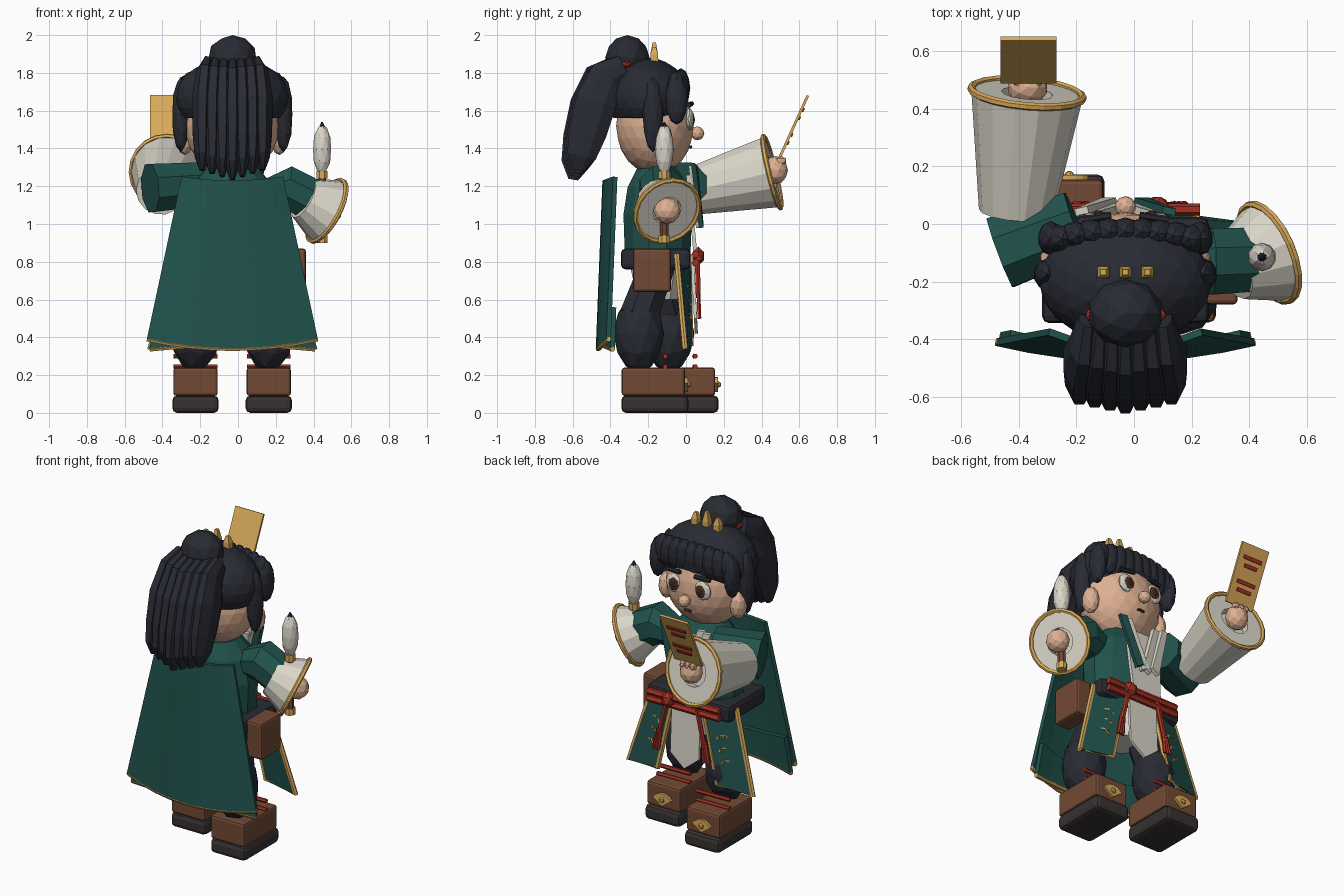
import bpy, bmesh, math
from mathutils import Vector, Euler, Matrix

if "Cube" in bpy.data.objects:
    bpy.data.objects.remove(bpy.data.objects["Cube"])

def material(name, r, g, b):
    m = bpy.data.materials.new(name)
    m.use_nodes = True
    m.diffuse_color = (r, g, b, 1)
    m.node_tree.nodes["Principled BSDF"].inputs["Base Color"].default_value = (r, g, b, 1)
    return m

GREEN = material("green cloth", .015, .085, .073)
BLACK = material("ink black", .022, .024, .034)
SKIN = material("skin", .74, .44, .29)
CREAM = material("cream cloth", .7, .67, .58)
GOLD = material("gold", .69, .4, .1)
BROWN = material("brown leather", .17, .068, .035)
RED = material("red cord", .37, .03, .017)
SOLE = material("dark sole", .04, .032, .031)
IRIS = material("iris brown", .09, .03, .014)
CX = -.03

def finish(name, bm, mat):
    bmesh.ops.recalc_face_normals(bm, faces=bm.faces)
    me = bpy.data.meshes.new(name)
    bm.to_mesh(me)
    bm.free()
    me.materials.append(mat)
    ob = bpy.data.objects.new(name, me)
    bpy.context.collection.objects.link(ob)
    return ob

def ball(name, loc, radii, mat, rot=(0, 0, 0), cut=None, sub=2):
    bm = bmesh.new()
    bmesh.ops.create_icosphere(bm, subdivisions=sub, radius=1)
    bm.transform(Matrix.LocRotScale(Vector(loc), Euler(rot), Vector(radii)))
    if cut:  # slice off everything below a height
        r = bmesh.ops.bisect_plane(bm, geom=bm.verts[:] + bm.edges[:] + bm.faces[:],
                                   plane_co=(0, 0, cut), plane_no=(0, 0, 1), clear_inner=True)
        bmesh.ops.edgeloop_fill(bm, edges=[e for e in r["geom_cut"] if isinstance(e, bmesh.types.BMEdge)])
    return finish(name, bm, mat)

def box(name, loc, size, mat, bevel=.015):
    bm = bmesh.new()
    bmesh.ops.create_cube(bm, size=1)
    bm.transform(Matrix.LocRotScale(Vector(loc), None, Vector(size)))
    bmesh.ops.bevel(bm, geom=bm.edges[:], offset=bevel, segments=2, profile=.5, affect='EDGES')
    return finish(name, bm, mat)

def tube(name, pts, radii, mat, n=8, aspect=1, ref=None, closed=False, hole=None):
    """Rings of n points lofted along a path; hole=(inset, depth) hollows the far end."""
    pts = [Vector(p) for p in pts]
    if not isinstance(radii, (list, tuple)):
        radii = [radii] * len(pts)
    bm, rings, k = bmesh.new(), [], len(pts)
    for i, p in enumerate(pts):
        a, b = (pts[i - 1], pts[(i + 1) % k]) if closed else (pts[max(i - 1, 0)], pts[min(i + 1, k - 1)])
        t = (b - a).normalized()
        r = ref or (Vector((1, 0, 0)) if abs(t.x) < .8 else Vector((0, 1, 0)))
        u = t.cross(r).normalized()
        v = t.cross(u)
        rings.append([bm.verts.new(p + radii[i] * (aspect * u * math.cos(q) + v * math.sin(q)))
                      for q in (math.tau * (j + .5) / n for j in range(n))])
    for i in range(k if closed else k - 1):
        a, b = rings[i], rings[(i + 1) % k]
        for j in range(n):
            bm.faces.new((a[j], a[(j + 1) % n], b[(j + 1) % n], b[j]))
    if not closed:
        bm.faces.new(rings[0])
        cap = bm.faces.new(rings[-1])
        if hole:
            bm.normal_update()
            bmesh.ops.inset_region(bm, faces=[cap], thickness=hole[0], depth=0)
            d = (pts[0] - pts[-1]).normalized() * hole[1]
            inner = bmesh.ops.extrude_face_region(bm, geom=[cap])["geom"]
            bmesh.ops.translate(bm, vec=d, verts=[e for e in inner if isinstance(e, bmesh.types.BMVert)])
            if cap.is_valid:
                bm.faces.remove(cap)
    return finish(name, bm, mat)

def ring(name, center, axis, radius, thick, mat):
    axis = Vector(axis).normalized()
    q = axis.to_track_quat('Z', 'Y')
    pts = [Vector(center) + q @ Vector((radius * math.cos(a), radius * math.sin(a), 0))
           for a in (math.tau * i / 20 for i in range(20))]
    return tube(name, pts, thick, mat, 6, ref=axis, closed=True)

def slab(name, pts, thick, mat):
    """Flat outline thickened equally to both sides."""
    pts = [Vector(p) for p in pts]
    n = (pts[1] - pts[0]).cross(pts[-1] - pts[0]).normalized() * thick / 2
    bm = bmesh.new()
    a, b = ([bm.verts.new(p + s * n) for p in pts] for s in (-1, 1))
    bm.faces.new(a)
    bm.faces.new(b)
    for i in range(len(pts)):
        bm.faces.new((a[i - 1], a[i], b[i], b[i - 1]))
    return finish(name, bm, mat)

def sheet(name, point, rows, mat):
    """Curved cloth from point(u, v), u in -1..1 and v in 0..1, with a gold hem."""
    bm = bmesh.new()
    grid = [[bm.verts.new(point(i / 4 - 1, v / rows)) for i in range(9)] for v in range(rows + 1)]
    for a, b in zip(grid, grid[1:]):
        for i in range(8):
            bm.faces.new((a[i], a[i + 1], b[i + 1], b[i]))
    mod = finish(name, bm, mat).modifiers.new("thickness", "SOLIDIFY")
    mod.thickness, mod.offset = .025, 0
    tube(name + "_hem", [point(i / 4 - 1, 1) for i in range(9)], .014, GOLD, 6)

# Legs and boots, one foot ahead of the other
for side, x, y in (("left", .163, -.165), ("right", -.225, -.005)):
    box(side + "_sole", (x, y, .046), (.245, .355, .092), SOLE, .025)
    box(side + "_boot", (x, y - .008, .165), (.235, .335, .15), BROWN)
    ball(side + "_trouser", (x, y - .085, .42), (.13, .135, .205), BLACK)
    tube(side + "_thigh", [(x, y - .09, .5), (x * .6 + CX * .4, -.15, .78)], [.11, .1], BLACK)
    for z in (.245, .3):
        tube(side + "_lace", [(x - .115, y + .05, z), (x + .115, y + .055, z)], .013, RED, 6)
    fan = [(x, y + .16, .11)] + [(x + .08 * math.cos(a), y + .16, .11 + .08 * math.sin(a))
                                 for a in (math.pi * (.2 + i / 10) for i in range(7))]
    slab(side + "_toe_fan", fan, .03, GOLD)
    ball(side + "_toe_stud", (x, y + .172, .15), (.02, .02, .02), GOLD, sub=1)

# Body, belt and pouch
tube("hips", [(CX, -.15, .6), (CX, -.15, .8)], [.11, .16], CREAM, 10)
tube("torso", [(CX, -.15, .84), (CX, -.15, 1.05), (CX, -.15, 1.2), (CX, -.16, 1.3)],
     [.24, .25, .22, .14], GREEN, 12, .75)
tube("neck", [(CX, -.16, 1.26), (CX, -.16, 1.36)], .09, SKIN)
box("belt", (CX, -.16, .815), (.58, .37, .11), BLACK, .025)
box("pouch", (.305, -.18, .755), (.11, .2, .23), BROWN)
slab("shirt_front", [(CX - .15, .01, 1.26), (CX + .1, .01, 1.26), (CX + .08, .05, .84), (CX - .12, .05, .84)], .02, CREAM)
slab("front_tongue", [(CX - .1, .035, .8), (CX + .1, .035, .8), (CX + .1, .05, .5), (CX, .055, .42), (CX - .1, .05, .5)], .016, CREAM)
for s, outer in (-1, CREAM), (1, GREEN):
    for name, off, mat in (("inner_lapel", 0, CREAM), ("outer_lapel", .05, outer)):
        y = .035 + .3 * off
        slab(name, [(CX + s * (.08 + off), y, 1.31), (CX + s * (.125 + off), y - .01, 1.31),
                    (CX + s * (.03 + off), y + .03, .98), (CX - s * (.02 - off), y + .03, 1.01)], .025, mat)

# Red sash with knot and tassels
for z in (.795, .84):
    tube("sash_cord", [(CX - .24, .05, z), (CX + .26, .05, z)], .021, RED, 6)
ball("sash_knot", (.08, .065, .83), (.045, .035, .05), RED, sub=1)
for x, slant in (.09, .05), (-.12, -.05):
    end = x + slant
    tube("tassel_cord", [(x, .06, .82), (end, .065, .61)], .015, RED, 6)
    for d in (-.018, 0, .018):
        tube("tassel_strand", [(end + d * .5, .065, .63), (end + d + slant * .4, .07, .5)], .011, RED, 5)

# Coat flaps with gold edging and small arcs
for s in (-1, 1):
    p = [Vector((CX + s * a, b, c)) for a, b, c in
         ((.1, .015, .84), (.29, -.05, .84), (.435, -.005, .34), (.21, .025, .36))]
    slab("coat_flap", p, .02, GREEN)
    tube("flap_trim", p[1:] + p[:1], .016, GOLD, 6)
    for h in (.4, .55, .7):
        c = p[0].lerp(p[3], h).lerp(p[1].lerp(p[2], h), .45)
        w = (p[1] - p[0]).normalized() * .035
        tube("flap_arc", [c + w * math.cos(a) + Vector((0, .012, .03 * math.sin(a)))
                          for a in (math.pi * i / 5 for i in range(6))], .007, GOLD, 4)

# Cape, a curved flaring sheet over a lining that dips at the corners
def cape_point(u, v):
    return Vector((CX + u * (.265 + .185 * v), -.375 - .035 * v - .055 * (1 - u * u),
                   1.25 - v * (.91 - .05 * u * u) - .02 * (1 - u * u) * (1 - v)))
def lining_point(u, v):
    return cape_point(u * .97, .8 + .2 * v) + Vector((0, .025, (.02 - .07 * u * u) * v))
sheet("cape", cape_point, 4, GREEN)
sheet("cape_lining", lining_point, 1, GREEN)

# Right arm reaching forward with a paper card
tube("right_upper_sleeve", [(-.2, .0, 1.21), (-.465, -.1, 1.19)], [.125, .138], GREEN, 8)
cuff = Vector((-.372, .455, 1.275))
axis = cuff - Vector((-.41, .04, 1.175))
tube("right_cuff", [cuff - axis, cuff], [.13, .195], CREAM, 14, hole=(.105, .05))
ring("right_cuff_trim", cuff, axis, .195, .014, GOLD)
ball("right_fist", (-.37, .475, 1.285), (.07, .065, .075), SKIN)
for d in (-.035, 0, .035):
    ball("right_finger", (-.37 + d, .505, 1.335), (.022, .03, .025), SKIN, sub=1)
low, up = Vector((-.367, .495, 1.35)), Vector((-.367, .645, 1.68))
across = Vector((.098, 0, 0))
slab("paper_card", [low - across, low + across, up + across, up - across], .014, GOLD)
out = Vector((0, .91, -.41)) * .01
for h, w in ((.25, .05), (.38, .065), (.65, .045), (.78, .065)):  # plain painted bars
    c, k = low.lerp(up, h) + out, (up - low) * .03
    a = Vector((w, 0, 0))
    slab("card_bar", [c - a - k, c + a - k, c + a + k, c - a + k], .009, RED)

# Left arm with flared cuff and brush
tube("left_upper_sleeve", [(.17, -.13, 1.16), (.27, -.13, 1.19), (.385, -.125, 1.13)], [.09, .125, .12], GREEN, 8)
cuff, axis = Vector((.47, -.1, 1.07)), Vector((.82, .36, -.44))
tube("left_cuff", [cuff - axis * .15, cuff], [.115, .18], CREAM, 14, hole=(.1, .04))
ring("left_cuff_trim", cuff, axis, .18, .014, GOLD)
ball("left_fist", (.485, -.1, 1.07), (.068, .072, .07), SKIN)
B = lambda z: (.445, -.115, z)
tube("brush_handle", [B(.91), B(1.27)], .024, BROWN)
for z in (.92, 1.26):
    tube("brush_band", [B(z - .02), B(z + .02)], .032, GOLD)
ball("brush_bristles", B(1.395), (.05, .05, .135), CREAM)
tube("brush_tip", [B(1.505), B(1.54)], [.022, .004], BLACK)

# Head and face
ball("head", (CX, -.165, 1.52), (.25, .205, .26), SKIN, sub=3)
ball("nose", (CX, .06, 1.48), (.037, .037, .037), SKIN)
tube("mouth", [(CX - .022, .023, 1.405), (CX, .026, 1.408), (CX + .022, .023, 1.405)], .008, SOLE, 5)
for s in (-1, 1):
    x = CX + s * .1
    ball("ear", (CX + s * .25, -.125, 1.45), (.048, .055, .085), SKIN)
    ball("eye_white", (x, .018, 1.555), (.057, .022, .06), CREAM)
    ball("iris", (x - s * .006, .034, 1.553), (.035, .01, .04), IRIS)
    ball("pupil", (x - s * .006, .041, 1.553), (.016, .006, .02), BLACK)
    tube("eyebrow", [(x - s * .05, .03, 1.637), (x + s * .05, .015, 1.63)], .013, BLACK, 6)

# Hair: cap, fringe, side locks, bun and ponytail
ball("hair_cap", (CX, -.2, 1.67), (.3, .215, .21), BLACK, cut=1.56, sub=3)
for i in range(9):
    u = i / 4 - 1
    ball("fringe_lock", (CX + u * .235, -.027 - .025 * u * u, 1.72 - .015 * u * u), (.055, .05, .105), BLACK, (0, u * -.15, 0))
for s in (-1, 1):
    ball("front_lock", (CX + s * .26, -.05, 1.655), (.045, .06, .13), BLACK)
    ball("side_lock", (CX + s * .272, -.175, 1.58), (.048, .055, .2), BLACK)
    ball("hair_tie_bead", (CX + s * .12, -.315, 1.845), (.022, .025, .02), RED, sub=1)
ball("top_bun", (CX, -.31, 1.88), (.132, .118, .12), BLACK)
path = [(-.36, 1.83), (-.45, 1.775), (-.505, 1.63), (-.552, 1.45), (-.583, 1.32), (-.597, 1.235)]
for i in range(7):
    u = i / 3 - 1
    drop = .01 * abs(u)
    tube("ponytail_strand", [(CX + u * (.13 + .015 * min(k, 2)), y + .03 * abs(u), z + drop * k) for k, (y, z) in enumerate(path)],
         [.035, .05, .059, .054, .042, .014], BLACK, 8, 2, ref=Vector((1, 0, 0)))
for d in (-.077, 0, .077):
    tube("crown_prong", [(CX + d, -.168, 1.82), (CX + d, -.168, 1.9), (CX + d, -.168, 1.96 - abs(d) * .3)],
         [.031, .029, .013], GOLD, 4)
